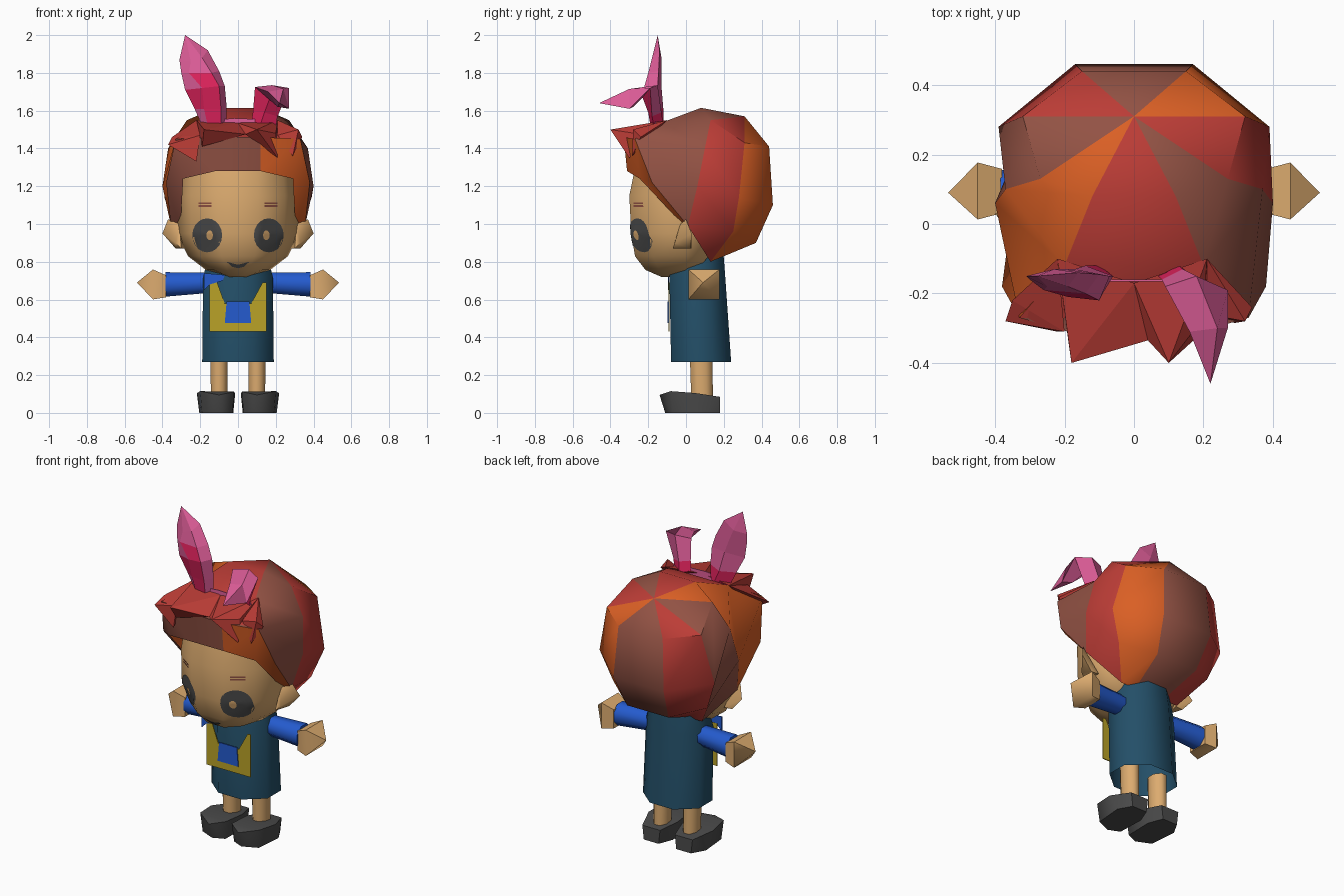
import bpy, bmesh, math
from mathutils import Vector
from mathutils.bvhtree import BVHTree

if "Cube" in bpy.data.objects:
    bpy.data.objects.remove(bpy.data.objects["Cube"])

COLOURS = {
    "skin": (.72, .41, .16), "orange": (.70, .115, .018), "red": (.50, .046, .037),
    "brown": (.29, .085, .058), "pink": (.74, .112, .32), "magenta": (.72, .016, .105),
    "blue": (.018, .105, .62), "teal": (.017, .078, .138), "yellow": (.49, .36, .02),
    "charcoal": (.07, .07, .07)}
MATS = {}
for key, c in COLOURS.items():
    MATS[key] = bpy.data.materials.new(key)
    MATS[key].diffuse_color = (*c, 1)


def finish(name, bm, mats, rule=None, angle=40):
    """Turn a bmesh into an object; rule(face) gives the material slot."""
    bmesh.ops.recalc_face_normals(bm, faces=bm.faces)
    if rule:
        for f in bm.faces:
            f.material_index = rule(f)
    me = bpy.data.meshes.new(name)
    bm.to_mesh(me)
    bm.free()
    ob = bpy.data.objects.new(name, me)
    bpy.context.collection.objects.link(ob)
    for m in mats:
        me.materials.append(MATS[m])
    if angle:
        bpy.ops.object.select_all(action='DESELECT')
        ob.select_set(True)
        bpy.context.view_layer.objects.active = ob
        bpy.ops.object.shade_smooth_by_angle(angle=math.radians(angle))
    return ob


def loft(name, rings, mats, rule=None, tip=None, caps=True, angle=40):
    bm = bmesh.new()
    rs = [[bm.verts.new(p) for p in r] for r in rings]
    n = len(rs[0])
    for a, b in zip(rs, rs[1:]):
        for i in range(n):
            bm.faces.new((a[i], a[(i + 1) % n], b[(i + 1) % n], b[i]))
    if caps:
        bm.faces.new(rs[0])
    if tip:
        t = bm.verts.new(tip)
        for i in range(n):
            bm.faces.new((rs[-1][i], rs[-1][(i + 1) % n], t))
    elif caps:
        bm.faces.new(rs[-1])
    return finish(name, bm, mats, rule, angle)


def hull(name, pts, mat, angle=0):
    bm = bmesh.new()
    for p in pts:
        bm.verts.new(p)
    bmesh.ops.convex_hull(bm, input=bm.verts)
    return finish(name, bm, [mat], None, angle)


def oval(axis, pos, c1, c2, r1, r2, n=8):
    """Ring of n points across the x or z axis."""
    out = []
    for i in range(n):
        t = 2 * math.pi * (i + .5) / n
        a, b = c1 + r1 * math.cos(t), c2 + r2 * math.sin(t)
        out.append((pos, a, b) if axis == 'x' else (a, b, pos))
    return out


def flip(pts, s):
    return [(s * x, y, z) for x, y, z in pts]


# Head: stacked rings (height, half width, front y, back y)
def head_ring(z, w, f, b):
    half = [(.33 * w, f), (.76 * w, f * .66), (w, f * .02), (.75 * w, b)]
    return [(x, y, z) for x, y in half] + [(-x, y, z) for x, y in reversed(half)]


head = loft("head", [head_ring(*r) for r in (
    (.72, .06, -.13, .0), (.757, .17, -.215, .06), (.83, .265, -.27, .12), (.95, .325, -.29, .15),
    (1.15, .325, -.30, .15), (1.32, .31, -.265, .15))], ["skin"], angle=60)
hb = bmesh.new()
hb.from_mesh(head.data)
TREE = BVHTree.FromBMesh(hb)


def decal(name, pts, mat, lift=.004):
    """Thin painted patch laid on the front of the head."""
    c = Vector((sum(p[0] for p in pts), sum(p[1] for p in pts))) / len(pts)

    def drop(x, z):
        hit = TREE.ray_cast(Vector((x, -1, z)), Vector((0, 1, 0)))[0]
        return (x, (hit.y if hit else -.2) - lift, z)
    bm = bmesh.new()
    mid = bm.verts.new(drop(*c))
    prev, n = None, len(pts)
    for k in range(1, 6):
        ring = [bm.verts.new(drop(*c.lerp(Vector(p), k / 5))) for p in pts]
        for i in range(n):
            j = (i + 1) % n
            bm.faces.new((prev[i], prev[j], ring[j], ring[i]) if prev else (mid, ring[i], ring[j]))
        prev = ring
    finish(name, bm, [mat], None, 60)


def ellipse(x, z, rx, rz, n=20):
    return [(x + rx * math.cos(2 * math.pi * i / n), z + rz * math.sin(2 * math.pi * i / n)) for i in range(n)]


for s, side in ((-1, "left"), (1, "right")):
    decal(side + "_eye", ellipse(s * .163, .94, .079, .09), "charcoal")
    decal(side + "_eye_glint", ellipse(s * .150, .94, .018, .026, 10), "skin", .008)
    for z, part in ((1.091, "lower"), (1.106, "upper")):
        decal(f"{side}_brow_{part}", [(s * .14, z), (s * .21, z), (s * .21, z + .009), (s * .14, z + .009)], "brown")
    hull(side + "_ear", flip([(.3, -.07, .87), (.28, .03, .87), (.31, -.03, 1.0), (.37, 0, 1.025),
                              (.40, .03, .95), (.33, .025, .87), (.33, -.06, .9)], s), "skin", 60)
decal("mouth", [(-.06, .80), (0, .784), (.06, .80), (.03, .773), (0, .766), (-.03, .773)], "charcoal")

# Hair shell: striped sectors running out from a crown point
half = [
    [(.15, .44, 1.41), (.17, .46, 1.1), (.14, .37, .9), (.10, .13, .80)],
    [(.32, .31, 1.43), (.39, .28, 1.14), (.32, .25, .96), (.20, .13, .80)],
    [(.27, .13, 1.55), (.37, .10, 1.4), (.40, .06, 1.2), (.355, .01, .99)],
    [(.12, .08, 1.615), (.2, -.12, 1.54), (.33, -.27, 1.45), (.38, -.18, 1.22)]]
cols = half + [flip(c, -1) for c in reversed(half)]
sector = [0, 1, 2, 1, 0, 2, 1, 2]
bm = bmesh.new()
crown = bm.verts.new((0, .31, 1.57))
cv = [[bm.verts.new(p) for p in c] for c in cols]
for i in range(8):
    a, b = cv[i], cv[(i + 1) % 8]
    faces = [bm.faces.new((crown, a[0], b[0]))]
    for k in range(2 if i == 3 else 3):
        faces.append(bm.faces.new((a[k], a[k + 1], b[k + 1], b[k])))
    for f in faces:
        f.material_index = sector[i]
# Forehead band and the inner edges of the side locks
mid = [bm.verts.new((x, -.312, 1.28)) for x in (.12, -.12)]
top = [bm.verts.new((x, -.33, 1.46)) for x in (.12, -.12)]
for s, m, c, lock, k in ((1, 0, cv[3], cv[2], 0), (-1, 2, cv[4], cv[5], 1)):
    lo = bm.verts.new((s * .29, -.245, 1.24))
    ear = bm.verts.new((s * .305, 0, .98))
    for vs in ((c[2], c[3], lo), (c[3], lock[3], ear, lo), (c[2], lo, mid[k], top[k])):
        bm.faces.new(vs).material_index = m
for vs in ((top[0], mid[0], mid[1], top[1]), (cv[3][2], top[0], top[1], cv[4][2])):
    bm.faces.new(vs).material_index = 2
finish("hair", bm, ["orange", "red", "brown"], None, 45)

# Fringe spikes: tip first, lowest point second, then the root
for i, pts in enumerate((
        [(-.37, -.28, 1.42), (-.22, -.31, 1.33), (-.35, -.22, 1.46), (-.22, -.1, 1.55), (-.2, -.31, 1.47)],
        [(-.18, -.40, 1.50), (-.19, -.33, 1.41), (-.22, -.1, 1.55), (0, -.17, 1.535), (.04, -.335, 1.475)],
        [(.10, -.40, 1.50), (.21, -.30, 1.35), (0, -.17, 1.535), (.04, -.335, 1.475), (.2, -.27, 1.48),
         (.21, -.1, 1.55)],
        [(.32, -.28, 1.50), (.29, -.285, 1.36), (.21, -.1, 1.55), (.21, -.26, 1.47), (.34, -.24, 1.46)])):
    hull("fringe_spike_%d" % (i + 1), pts, "red")

# Upright and folded rabbit ears
loft("upright_rabbit_ear", [
    [(-.19, -.15, 1.52), (-.16, -.18, 1.52), (-.09, -.19, 1.53), (-.06, -.15, 1.55), (-.1, -.12, 1.52)],
    [(-.23, -.16, 1.61), (-.18, -.19, 1.61), (-.09, -.20, 1.61), (-.06, -.15, 1.62), (-.14, -.12, 1.61)],
    [(-.28, -.17, 1.71), (-.19, -.21, 1.72), (-.10, -.22, 1.73), (-.07, -.15, 1.73), (-.17, -.13, 1.73)],
    [(-.30, -.16, 1.80), (-.26, -.19, 1.80), (-.14, -.20, 1.80), (-.10, -.145, 1.81), (-.20, -.13, 1.81)],
    [(-.31, -.15, 1.87), (-.25, -.18, 1.86), (-.19, -.18, 1.88), (-.16, -.14, 1.92), (-.23, -.13, 1.88)]],
    ["pink", "magenta"], lambda f: int(f.calc_center_median().z < 1.79 and (
        f.normal.y < -.8 or (f.normal.y > .2 and f.calc_center_median().z < 1.59))
        and f.calc_center_median().x > -.225), tip=(-.28, -.15, 2.0), angle=0)
loft("folded_rabbit_ear", [
    [(.07, -.15, 1.54), (.12, -.19, 1.53), (.2, -.17, 1.52), (.13, -.12, 1.53)],
    [(.08, -.16, 1.6), (.14, -.2, 1.59), (.21, -.18, 1.57), (.14, -.13, 1.59)],
    [(.09, -.18, 1.725), (.17, -.23, 1.67), (.27, -.19, 1.72), (.18, -.15, 1.735)],
    [(.16, -.31, 1.70), (.21, -.28, 1.62), (.27, -.3, 1.61), (.24, -.30, 1.715)]],
    ["pink", "magenta"], lambda f: int(f.calc_center_median().z < 1.58 or (
        f.normal.y < -.3 and f.calc_center_median().y > -.24)), tip=(.22, -.46, 1.64), angle=0)

# Tunic body, bib and pocket
loft("tunic", [oval('z', .27, 0, .08, .205, .172), oval('z', .72, 0, .06, .20, .16),
               oval('z', .83, 0, .07, .17, .14)], ["teal"], caps=False, angle=60)


def plate(name, pts, y, mat):
    bm = bmesh.new()
    f = bm.faces.new([bm.verts.new((x, y, z)) for x, z in pts])
    r = bmesh.ops.extrude_face_region(bm, geom=[f])
    bmesh.ops.translate(bm, vec=(0, .005, 0), verts=[v for v in r["geom"] if isinstance(v, bmesh.types.BMVert)])
    finish(name, bm, [mat], None, 0)


plate("bib", [(-.15, .43), (.15, .43), (.15, .69), (.13, .69), (.07, .58), (-.07, .58), (-.11, .69),
              (-.15, .69)], -.093, "yellow")
plate("pocket", [(-.07, .475), (.07, .475), (.06, .59), (-.06, .59)], -.098, "blue")
plate("shoulder_patch", [(-.18, .65), (-.15, .68), (-.08, .70), (-.07, .73), (-.18, .74)], -.094, "blue")
plate("headband", [(-.19, 1.50), (.21, 1.50), (.20, 1.54), (.10, 1.555), (-.02, 1.56), (-.18, 1.545)],
      -.165, "pink")

# Limbs, mirrored left and right
for s, side in ((-1, "left"), (1, "right")):
    loft(side + "_sleeve", [oval('x', s * .14, .08, .69, .055, .058),
                            oval('x', s * .385, .09, .68, .072, .07)], ["blue"], angle=60)
    loft(side + "_hand", [oval('x', s * .38, .095, .67, .09, .082, 4),
                          oval('x', s * .45, .095, .68, .116, .112, 4)], ["skin"],
         tip=(s * .535, .09, .69), angle=60)
    loft(side + "_leg", [oval('z', .08, s * .10, .085, .047, .062),
                         oval('z', .32, s * .10, .08, .05, .065)], ["skin"], angle=60)
    hull(side + "_shoe", flip([(.03, -.08, 0), (.10, -.11, 0), (.19, -.07, 0), (.205, .10, 0), (.16, .18, 0),
                               (.06, .18, 0), (.025, .09, 0), (.02, -.09, .112), (.10, -.14, .095),
                               (.2, -.08, .115), (.218, .05, .105), (.17, .18, .085), (.05, .18, .085),
                               (.015, .06, .10)], s), "charcoal", 60)

for m in bpy.data.materials:
    if m.users and not m.is_grease_pencil:
        m.use_nodes = True
        m.node_tree.nodes["Principled BSDF"].inputs["Base Color"].default_value = m.diffuse_color
